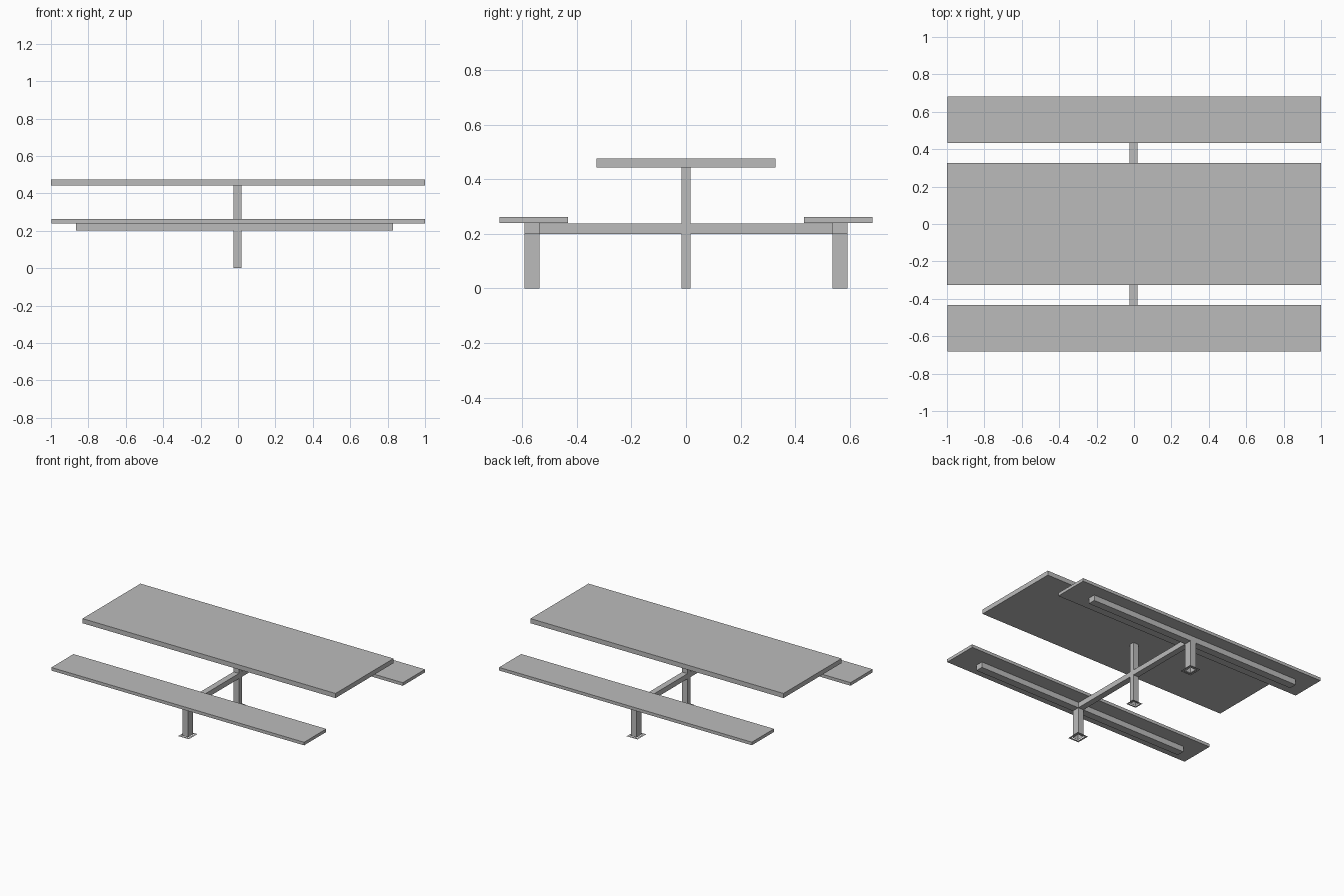
import bpy
import bmesh

if "Cube" in bpy.data.objects:
    bpy.data.objects.remove(bpy.data.objects["Cube"], do_unlink=True)

GREY = (0.5, 0.5, 0.5)
grey = bpy.data.materials.new("plain_grey")
grey.use_nodes = True
grey.diffuse_color = (*GREY, 1)
grey.node_tree.nodes["Principled BSDF"].inputs["Base Color"].default_value = (*GREY, 1)


def finish(name, bm):
    mesh = bpy.data.meshes.new(name)
    bm.to_mesh(mesh)
    bm.free()
    mesh.materials.append(grey)
    obj = bpy.data.objects.new(name, mesh)
    bpy.context.collection.objects.link(obj)
    return obj


def box(name, x, y, z, open_bottom=False):
    """Box between (min, max) pairs on each axis."""
    bm = bmesh.new()
    bmesh.ops.create_cube(bm, size=1)
    for v in bm.verts:
        v.co = [lim[0] if c < 0 else lim[1] for c, lim in zip(v.co, (x, y, z))]
    if open_bottom:
        bottom = [f for f in bm.faces if f.normal.z < -0.5]
        bmesh.ops.delete(bm, geom=bottom, context="FACES_ONLY")
    return finish(name, bm)


def foot_frame(name, x, y, margin):
    """Flat flange around the open lower end of a post."""
    bm = bmesh.new()
    x0, x1, y0, y1 = x[0] - margin, x[1] + margin, y[0] - margin, y[1] + margin
    corners = [(x0, y0), (x0, y1), (x1, y1), (x1, y0)]
    face = bm.faces.new([bm.verts.new((cx, cy, 0)) for cx, cy in corners])
    bm.normal_update()
    bmesh.ops.inset_region(bm, faces=[face], thickness=margin, use_boundary=True)
    bmesh.ops.delete(bm, geom=[face], context="FACES_ONLY")
    return finish(name, bm)


POST_X = (-0.024, 0.019)
SEAT_BOTTOM = 0.24
BEAM_BOTTOM = 0.2
TABLE_BOTTOM = 0.442

# Table top on the central post
box("table_top", (-1, 1), (-0.327, 0.327), (TABLE_BOTTOM, 0.475))
post_y = (-0.016, 0.016)
box("central_post", POST_X, post_y, (0, TABLE_BOTTOM), open_bottom=True)
foot_frame("central_foot", POST_X, post_y, 0.018)

# Beam joining the seat legs through the post
box("cross_beam", POST_X, (-0.536, 0.536), (BEAM_BOTTOM, 0.237))

# Seats, their rails, legs and feet
for side, s in (("front", -1), ("back", 1)):
    def span(a, b):
        return tuple(sorted((s * a, s * b)))

    leg_y = span(0.536, 0.591)
    box(side + "_seat", (-0.998, 1), span(0.432, 0.682), (SEAT_BOTTOM, 0.262))
    box(side + "_seat_rail", (-0.865, 0.83), leg_y, (BEAM_BOTTOM, SEAT_BOTTOM))
    box(side + "_leg", POST_X, leg_y, (0, SEAT_BOTTOM), open_bottom=True)
    foot_frame(side + "_foot", POST_X, leg_y, 0.021)
